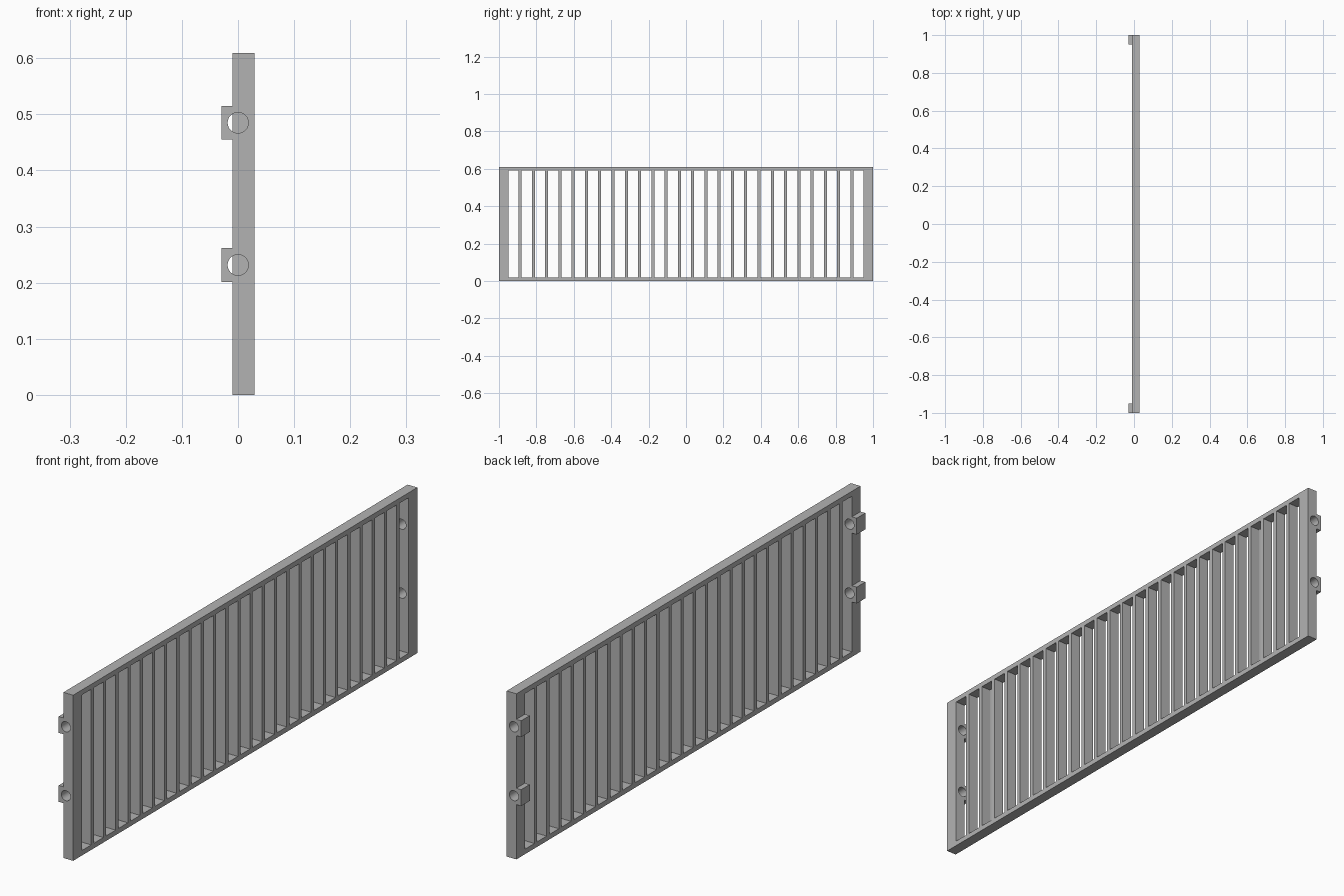
import bpy, bmesh
from math import radians
from mathutils import Matrix, Vector

default = bpy.data.objects.get("Cube")
if default:
    bpy.data.objects.remove(default, do_unlink=True)

# Overall sizes
BACK, FACE, HEIGHT = -0.01, 0.0295, 0.609
STILE, RAIL = 0.05, 0.0185
SLOTS, BAR = 27, 0.016
LUG_BACK, LUG_HALF, HOLE_R = -0.0295, 0.03, 0.0185
LUG_HEIGHTS = (0.2315, 0.485)

grey = bpy.data.materials.new("grey")
grey.use_nodes = True
grey.diffuse_color = (0.45, 0.45, 0.45, 1)
grey.node_tree.nodes["Principled BSDF"].inputs["Base Color"].default_value = (0.45, 0.45, 0.45, 1)


def add_box(bm, low, high):
    low, high = Vector(low), Vector(high)
    matrix = Matrix.Translation((low + high) / 2) @ Matrix.Diagonal((high - low).to_4d())
    bmesh.ops.create_cube(bm, size=1, matrix=matrix)


def make_object(name, bm):
    mesh = bpy.data.meshes.new(name)
    bm.to_mesh(mesh)
    bm.free()
    mesh.materials.append(grey)
    obj = bpy.data.objects.new(name, mesh)
    bpy.context.collection.objects.link(obj)
    return obj


def cut(obj, cutters):
    for cutter in cutters:
        mod = obj.modifiers.new("cut", "BOOLEAN")
        mod.operation = "DIFFERENCE"
        mod.solver = "EXACT"
        mod.object = cutter
    bpy.context.view_layer.update()
    graph = bpy.context.evaluated_depsgraph_get()
    obj_mesh = bpy.data.meshes.new_from_object(obj.evaluated_get(graph))
    obj.modifiers.clear()
    obj.data = obj_mesh
    # Smooth the round bores, keep the edges crisp
    bpy.ops.object.select_all(action="DESELECT")
    obj.select_set(True)
    bpy.context.view_layer.objects.active = obj
    bpy.ops.object.shade_smooth_by_angle(angle=radians(30))


# Cutter for the row of upright slots
bm = bmesh.new()
span = 2 - 2 * STILE
pitch = (span + BAR) / SLOTS
for i in range(SLOTS):
    y = -span / 2 + i * pitch
    add_box(bm, (BACK - 0.1, y, RAIL), (FACE + 0.1, y + pitch - BAR, HEIGHT - RAIL))
slot_cutter = make_object("slot_cutter", bm)

# Cutter for the pin holes through both ends
bm = bmesh.new()
for side in (-1, 1):
    for z in LUG_HEIGHTS:
        bmesh.ops.create_cone(
            bm, cap_ends=True, segments=32, radius1=HOLE_R, radius2=HOLE_R, depth=0.16,
            matrix=Matrix.Translation((0, side, z)) @ Matrix.Rotation(radians(90), 4, "X"))
hole_cutter = make_object("hole_cutter", bm)
for cutter in (slot_cutter, hole_cutter):
    cutter.hide_render = True

# Slatted panel
bm = bmesh.new()
add_box(bm, (BACK, -1, 0), (FACE, 1, HEIGHT))
cut(make_object("slatted_panel", bm), [slot_cutter, hole_cutter])

# Hinge lugs on the back of each end
for side, end in ((-1, "front"), (1, "back")):
    for z, level in zip(LUG_HEIGHTS, ("lower", "upper")):
        bm = bmesh.new()
        y0, y1 = sorted((side, side * (1 - STILE)))
        add_box(bm, (LUG_BACK, y0, z - LUG_HALF), (BACK, y1, z + LUG_HALF))
        cut(make_object(f"{end}_{level}_lug", bm), [hole_cutter])

for cutter in (slot_cutter, hole_cutter):
    bpy.data.objects.remove(cutter, do_unlink=True)
